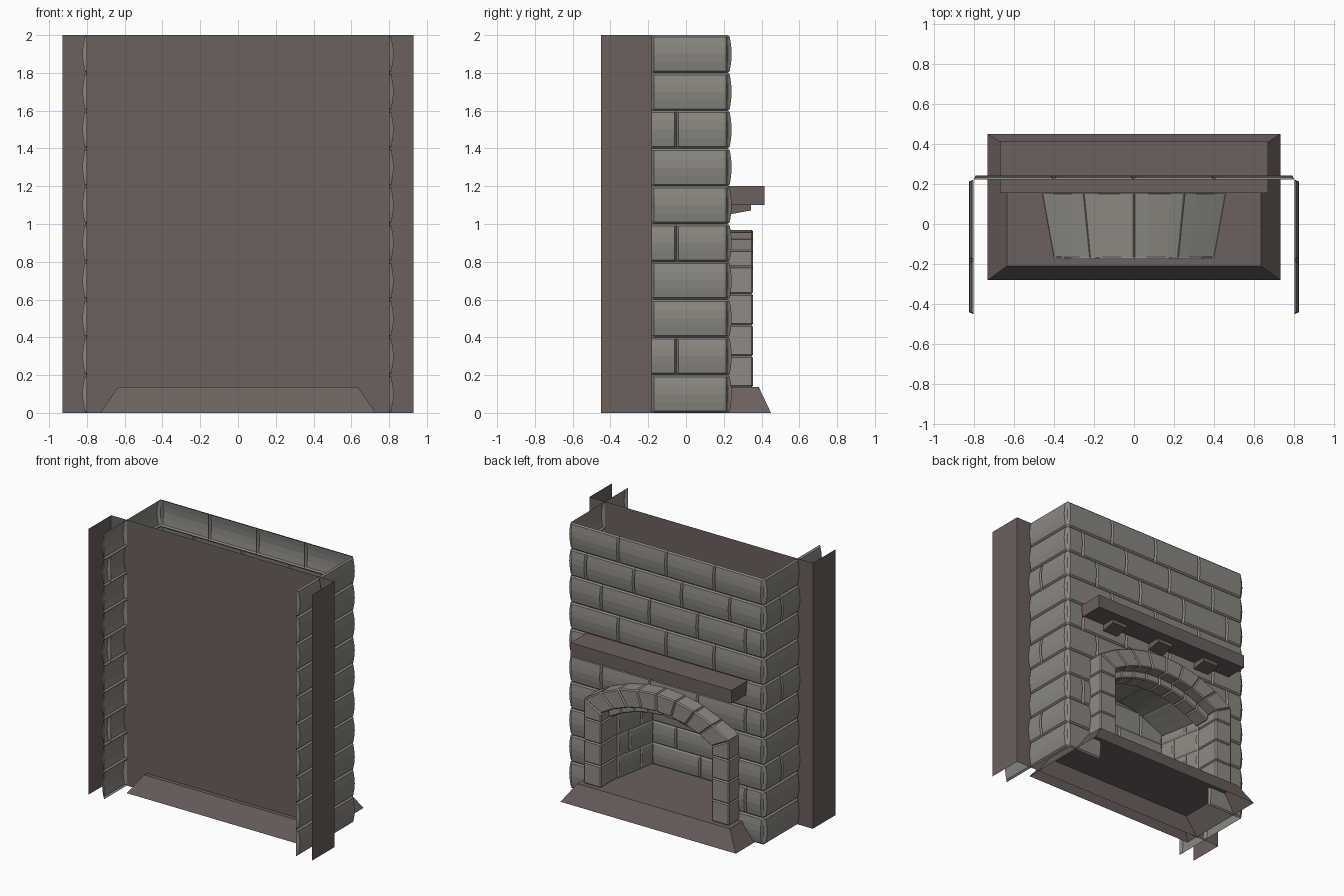
import bpy, bmesh, math
from mathutils import Vector

if "Cube" in bpy.data.objects:
    bpy.data.objects.remove(bpy.data.objects["Cube"])


def material(name, rgb):
    m = bpy.data.materials.new(name)
    m.diffuse_color = (*rgb, 1)
    m.use_nodes = True
    m.node_tree.nodes["Principled BSDF"].inputs["Base Color"].default_value = m.diffuse_color
    return m


BROWN = material("brown plaster", (0.150, 0.117, 0.108))
GREY = material("grey brick", (0.255, 0.243, 0.215))
PALE = material("pale arch stone", (0.280, 0.255, 0.230))


def finish(bm, name, mat, bevel=0):
    me = bpy.data.meshes.new(name)
    bm.to_mesh(me)
    bm.free()
    me.materials.append(mat)
    ob = bpy.data.objects.new(name, me)
    bpy.context.collection.objects.link(ob)
    if bevel:
        b = ob.modifiers.new("worn_edges", 'BEVEL')
        b.width, b.segments, b.limit_method = bevel, 1, 'ANGLE'
    return ob


def brick(bm, f, u0, u1, v0, v1, flip=False, bulge=0.02):
    """Pillow-shaped brick face; f(u, v, depth) gives the point in space."""
    if u1 - u0 < 0.02:
        return
    eu, ev = 0.010, 0.010
    us = [u0, u0 + eu, u1 - eu, u1]
    h = v1 - v0
    vs = [v0, v0 + ev, v0 + .28 * h, v0 + .5 * h, v0 + .72 * h, v1 - ev, v1]
    prof = [0, .5, .85, 1, .85, .5, 0]
    g = [[bm.verts.new(f(u, v, bulge * p * (0 < i < 3))) for v, p in zip(vs, prof)]
         for i, u in enumerate(us)]
    for i in range(3):
        for j in range(6):
            q = [g[i][j], g[i + 1][j], g[i + 1][j + 1], g[i][j + 1]]
            bm.faces.new(q[::-1] if flip else q)


def prism(bm, pts, y0, y1):
    """Solid block from an outline in x and z, drawn between two y values."""
    a = [bm.verts.new((x, y0, z)) for x, z in pts]
    b = [bm.verts.new((x, y1, z)) for x, z in pts]
    n = len(pts)
    fs = [bm.faces.new(a), bm.faces.new(b[::-1])]
    fs += [bm.faces.new((a[i], b[i], b[(i + 1) % n], a[(i + 1) % n])) for i in range(n)]
    bmesh.ops.recalc_face_normals(bm, faces=fs)


def arc(half, spring, apex):
    """Point on a segmental arch for t from -1 to 1."""
    rise = apex - spring
    r = (half * half + rise * rise) / (2 * rise)
    a = math.asin(half / r)
    return lambda t: (r * math.sin(a * t), apex - r + r * math.cos(a * t))


def spans(lo, hi, shift, step=0.4):
    """Brick lengths between lo and hi with joints at shift + n * step."""
    js = [shift + n * step for n in range(-6, 7)]
    js = [lo] + [j for j in js if lo + .05 < j < hi - .05] + [hi]
    return list(zip(js, js[1:]))


# Chimney breast brickwork: front face with opening, and two long sides
bm = bmesh.new()
front = lambda u, v, d: Vector((u, 0.222 + d, v))
for row in range(10):
    z0, z1 = row * 0.2, row * 0.2 + 0.2
    for a, b in spans(-0.8, 0.8, (0, 0.14, -0.13)[row % 3]):
        if row < 4:
            brick(bm, front, a, min(b, -0.5), z0, z1, True)
            brick(bm, front, max(a, 0.5), b, z0, z1, True)
        else:
            brick(bm, front, a, b, z0, z1, True)
    for s in (1, -1):
        side = lambda u, v, d: Vector((s * (0.8 + d * 1.2), u, v))
        shift = ((-.18, -.05, -.18) if s > 0 else (-.18, -.18, .03))[row % 3]
        for a, b in spans(-0.45, 0.222, shift):
            brick(bm, side, a, b, z0, z1, s < 0)
finish(bm, "chimney_brickwork", GREY)

# Room wall behind the chimney with returning side strips
bm = bmesh.new()
for s in (1, -1):
    q = [(s * .93, -.45, 0), (s * .93, -.18, 0), (s * .93, -.18, 2), (s * .93, -.45, 2)]
    bm.faces.new([bm.verts.new(p) for p in q[::s]])
bm.faces.new([bm.verts.new(p) for p in
              ((.93, -.18, 0), (-.93, -.18, 0), (-.93, -.18, 2), (.93, -.18, 2))])
finish(bm, "room_wall", BROWN)

# Hearth: tapered slab, open underneath
bm = bmesh.new()
low = [bm.verts.new(p) for p in
       ((-.73, -.28, 0), (.73, -.28, 0), (.73, .45, 0), (-.73, .45, 0))]
top = [bm.verts.new(p) for p in
       ((-.635, -.21, .137), (.635, -.21, .137), (.635, .385, .137), (-.635, .385, .137))]
bm.faces.new(top)
for i in range(4):
    j = (i + 1) % 4
    bm.faces.new((low[i], low[j], top[j], top[i]))
finish(bm, "hearth", BROWN)

# Mantel shelf
bm = bmesh.new()
prism(bm, [(-.67, 1.1), (.67, 1.1), (.67, 1.2), (-.67, 1.2)], 0.155, 0.415)
finish(bm, "mantel_shelf", BROWN)

# Three corbels with sloping undersides
bm = bmesh.new()
for x in (-.42, 0, .42):
    for_side = []
    for px in (x - .065, x + .065):
        for_side.append([bm.verts.new((px, y, z)) for y, z in
                         ((.2, 1.045), (.345, 1.072), (.345, 1.1), (.2, 1.1))])
    a, b = for_side
    fs = [bm.faces.new(a), bm.faces.new(b[::-1])]
    fs += [bm.faces.new((a[i], b[i], b[(i + 1) % 4], a[(i + 1) % 4])) for i in range(4)]
    bmesh.ops.recalc_face_normals(bm, faces=fs)
finish(bm, "mantel_corbels", BROWN)

# Surround: stacked pillars, outer arch and recessed inner arch
soffit, crown = arc(.46, .70, .835), arc(.605, .775, .97)
inner = arc(.445, .645, .775)
bm = bmesh.new()
for s in (1, -1):
    zs = [.137, .30, .465, .63]
    for i, z in enumerate(zs):
        zi, zo = (zs[i + 1],) * 2 if i < 3 else (.70, .775)
        prism(bm, [(s * .46, z), (s * .605, z), (s * .605, zo), (s * .46, zi)], .155, .355)


def ring(lo, hi, n, y0, y1):
    for k in range(n):
        t0, t1 = -1 + 2 * k / n, -1 + 2 * (k + 1) / n
        prism(bm, [lo(t0), lo(t1), hi(t1), hi(t0)], y0, y1)


ring(soffit, crown, 8, .155, .355)
ring(inner, soffit, 8, .155, .28)
finish(bm, "arch_surround", PALE, 0.008)

# Firebox: splayed sides, back and arched ceiling
half = lambda y: .40 + .06 * (y + .175) / .33
ceiling_z = lambda t: soffit(max(-1, min(1, t)))[1]
rows = [.137, .30, .465, .63, .835]
bm = bmesh.new()
for i in range(4):
    z0, z1 = rows[i], rows[i + 1]
    back = lambda u, v, d: Vector((u, -.175 + d * .7, min(v, ceiling_z(u / .4))))
    for a, b in spans(-.40, .40, (0, .2)[i % 2]):
        brick(bm, back, a, b, z0, z1, True)
    for s in (1, -1):
        wall = lambda u, v, d: Vector((s * (half(u) - d * .5), u, v))
        for a, b in spans(-.175, .16, (-.06, .05)[i % 2]):
            brick(bm, wall, a, b, z0, min(z1, .70), s > 0)
vault = lambda u, v, d: Vector((v * half(u), u, ceiling_z(v) - d * .5))
for a, b in ((-1, -.55), (-.55, 0), (0, .55), (.55, 1)):
    brick(bm, vault, -.175, .16, a, b)
finish(bm, "firebox", GREY)
